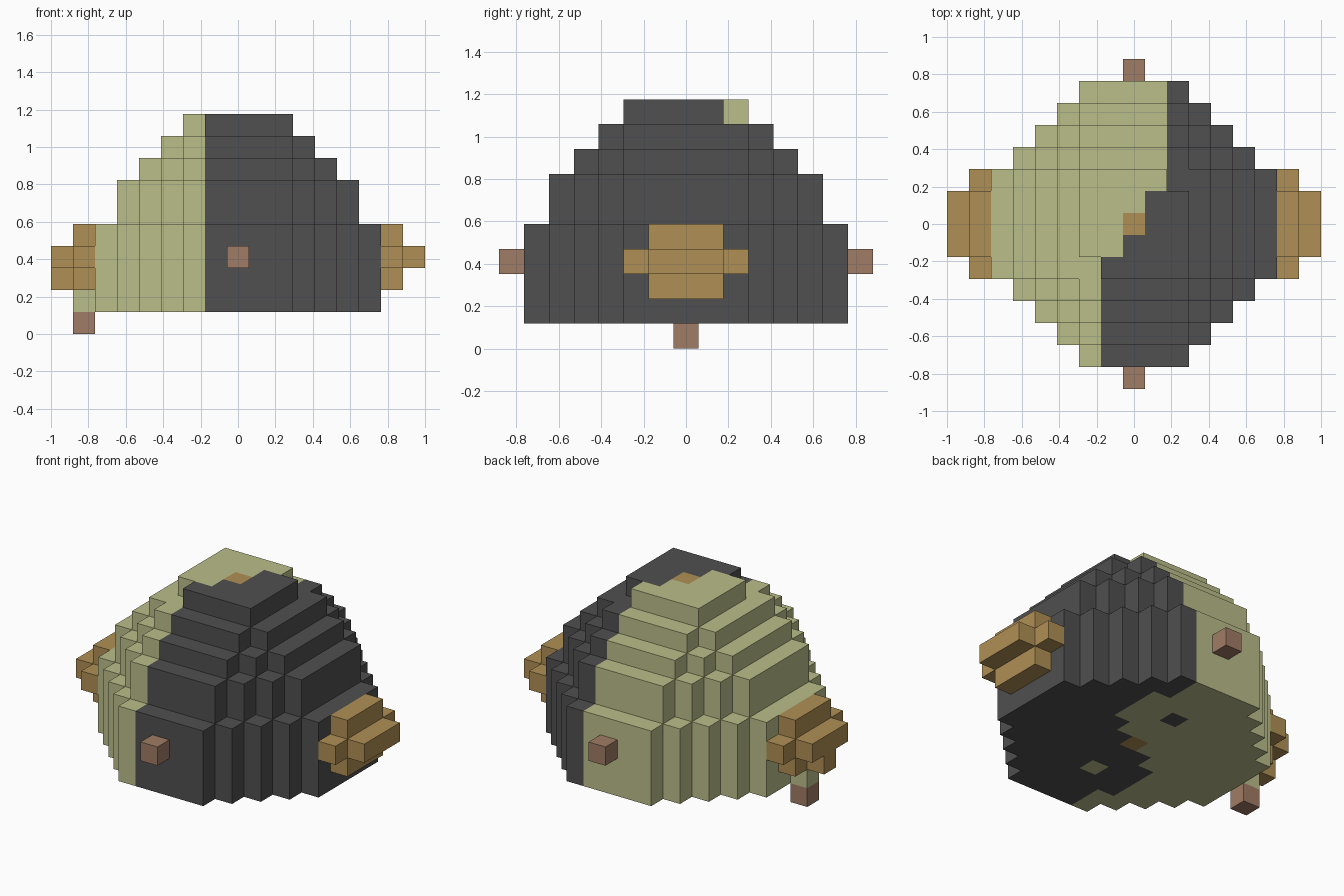
import bpy, bmesh
from mathutils import Vector

if "Cube" in bpy.data.objects:
    bpy.data.objects.remove(bpy.data.objects["Cube"], do_unlink=True)

CELL = 2 / 17  # edge of one building block


def make_material(name, rgb):
    mat = bpy.data.materials.new(name)
    mat.use_nodes = True
    mat.diffuse_color = (*rgb, 1)
    mat.node_tree.nodes["Principled BSDF"].inputs["Base Color"].default_value = (*rgb, 1)
    return mat


LIGHT, DARK, OCHRE, BROWN = range(4)
materials = [
    make_material("pale_olive", (0.497, 0.515, 0.254)),
    make_material("charcoal", (0.08, 0.08, 0.08)),
    make_material("ochre", (0.434, 0.279, 0.091)),
    make_material("clay_brown", (0.352, 0.202, 0.133)),
]


def block(xs, ys, zs):
    """All cells in three inclusive ranges."""
    return [(x, y, z) for x in range(xs[0], xs[1] + 1)
            for y in range(ys[0], ys[1] + 1) for z in range(zs[0], zs[1] + 1)]


def body_colour(x, y, z):
    """Two interlocking halves, swapped by a half turn about the axis."""
    if x == 0 and y == 0:
        return OCHRE
    if y < 0 or (y == 0 and x < 0):
        return DARK - body_colour(-x, -y, z)
    if y == 0:
        return DARK
    if z == 1:  # underside has full lobes with a dot in each
        if (x, y) == (0, 3):
            return DARK
        reach = 2 if 2 <= y <= 4 else 1
    else:
        reach = 1 if y >= 2 else 0
    return LIGHT if x <= reach else DARK


# Body: stepped octagonal tiers, listed as radius, lowest and highest layer
body = {}
for radius, low, high in [(6, 1, 4), (5, 5, 6), (4, 7, 7), (3, 8, 8), (2, 9, 9)]:
    for x, y, z in block((-radius, radius), (-radius, radius), (low, high)):
        if abs(x) + abs(y) <= radius + 2:
            body[x, y, z] = body_colour(x, y, z)
# The top tier has two opposite corners notched
for corner in [(2, 2, 9), (-2, -2, 9)]:
    del body[corner]


def fin(side):
    inner, outer = 7 * side, 8 * side
    cells = block((inner, inner), (-2, 2), (3, 3))
    cells += block((inner, inner), (-1, 1), (2, 4))
    cells += block((outer, outer), (-1, 1), (3, 3))
    return dict.fromkeys(cells, OCHRE)


left_fin, right_fin = fin(1), fin(-1)
right_fin[-8, 0, 2] = OCHRE

parts = {
    "body": body,
    "left_fin": left_fin,
    "right_fin": right_fin,
    "front_peg": {(0, -7, 3): BROWN},
    "back_peg": {(0, 7, 3): BROWN},
    "foot_bracket": {(-7, 0, 1): LIGHT},
    "foot_peg": {(-7, 0, 0): BROWN},
}
filled = {cell for cells in parts.values() for cell in cells}


def build(name, cells):
    """Mesh the exposed sides of a part's cells."""
    bm = bmesh.new()
    for cell, colour in cells.items():
        centre = Vector(cell) + Vector((0, 0, 0.5))
        for axis in range(3):
            for sign in (-1, 1):
                normal = Vector((0, 0, 0))
                normal[axis] = sign
                if tuple(int(c + n) for c, n in zip(cell, normal)) in filled:
                    continue
                u = Vector((0, 0, 0))
                u[(axis + 1) % 3] = 0.5
                v = normal.cross(u)
                middle = centre + normal / 2
                corners = [middle - u - v, middle + u - v, middle + u + v, middle - u + v]
                face = bm.faces.new([bm.verts.new(p * CELL) for p in corners])
                face.material_index = colour
    bmesh.ops.remove_doubles(bm, verts=bm.verts, dist=0.001)
    mesh = bpy.data.meshes.new(name)
    for mat in materials:
        mesh.materials.append(mat)
    bm.to_mesh(mesh)
    bm.free()
    bpy.context.scene.collection.objects.link(bpy.data.objects.new(name, mesh))


for part_name, part_cells in parts.items():
    build(part_name, part_cells)
